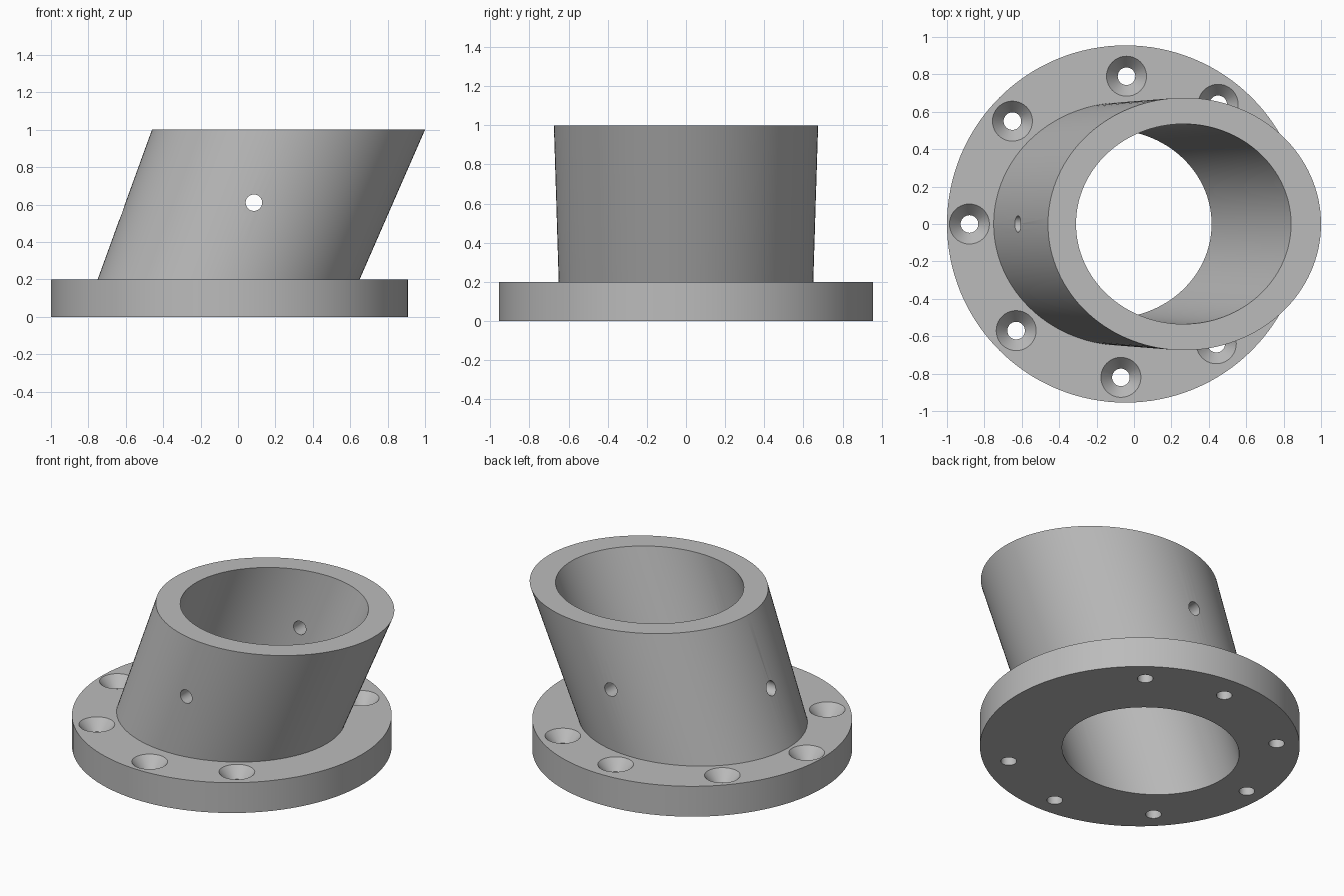
import bpy, bmesh, math
from mathutils import Matrix, Vector

if "Cube" in bpy.data.objects:
    bpy.data.objects.remove(bpy.data.objects["Cube"])

grey = bpy.data.materials.new("plain grey")
grey.diffuse_color = (0.5, 0.5, 0.5, 1)
grey.use_nodes = True
grey.node_tree.nodes["Principled BSDF"].inputs["Base Color"].default_value = grey.diffuse_color


def loft(name, rings, segments=128):
    """Closed solid through horizontal ellipses (centre x, centre y, z, radius x, radius y)."""
    bm = bmesh.new()
    loops = []
    for cx, cy, z, rx, ry in rings:
        loops.append([bm.verts.new((cx + rx * math.cos(2 * math.pi * i / segments),
                                    cy + ry * math.sin(2 * math.pi * i / segments), z))
                      for i in range(segments)])
    for low, high in zip(loops, loops[1:]):
        for i in range(segments):
            j = (i + 1) % segments
            bm.faces.new((low[i], low[j], high[j], high[i]))
    bm.faces.new(loops[0][::-1])
    bm.faces.new(loops[-1])
    mesh = bpy.data.meshes.new(name)
    bm.to_mesh(mesh)
    bm.free()
    mesh.materials.append(grey)
    obj = bpy.data.objects.new(name, mesh)
    bpy.context.collection.objects.link(obj)
    return obj


def combine(target, tool, operation):
    """Apply a boolean and discard the tool."""
    mod = target.modifiers.new("boolean", 'BOOLEAN')
    mod.operation, mod.solver, mod.object = operation, 'EXACT', tool
    bpy.context.view_layer.objects.active = target
    bpy.ops.object.modifier_apply(modifier=mod.name)
    bpy.data.objects.remove(tool)


def tapered(name, bottom, top, z0, z1):
    """Leaning tapered solid given (centre x, radius x, radius y) at z = 0 and z = 1."""
    rings = []
    for z in (z0, z1):
        cx, rx, ry = (a + (b - a) * z for a, b in zip(bottom, top))
        rings.append((cx, 0, z, rx, ry))
    return loft(name, rings)


# Round base plate joined to the leaning sleeve
collar = loft("flanged_collar", [(-0.045, 0, 0, 0.955, 0.955), (-0.045, 0, 0.2, 0.955, 0.955)])
sleeve = tapered("sleeve", (-0.13, 0.693, 0.644), (0.27, 0.73, 0.675), 0.1, 1.0)
combine(collar, sleeve, 'UNION')

# Leaning bore through everything
bore = tapered("bore", (-0.13, 0.545, 0.505), (0.265, 0.575, 0.535), -0.1, 1.1)
combine(collar, bore, 'DIFFERENCE')

# Seven countersunk screw holes
screw_holes = [(0.45, 0.64), (-0.04, 0.79), (-0.65, 0.55), (-0.88, 0),
               (-0.63, -0.57), (-0.07, -0.82), (0.44, -0.64)]
for x, y in screw_holes:
    drill = loft("drill", [(x, y, -0.1, 0.047, 0.047), (x, y, 0.13, 0.047, 0.047),
                           (x, y, 0.2, 0.107, 0.107), (x, y, 0.205, 0.111, 0.111)], 40)
    combine(collar, drill, 'DIFFERENCE')

# Set-screw holes: one right across front to back, one in the left wall
for start, axis, length in (((0.085, -1, 0.61), (0, 1, 0), 2), ((-1, 0, 0.555), (1, 0, 0), 0.8)):
    drill = loft("drill", [(0, 0, 0, 0.044, 0.044), (0, 0, length, 0.044, 0.044)], 40)
    turn = Vector((0, 0, 1)).rotation_difference(Vector(axis)).to_matrix().to_4x4()
    drill.data.transform(Matrix.Translation(start) @ turn)
    combine(collar, drill, 'DIFFERENCE')

# Smooth round walls with crisp rims
bpy.ops.object.select_all(action='DESELECT')
collar.select_set(True)
bpy.context.view_layer.objects.active = collar
bpy.ops.object.shade_smooth_by_angle(angle=math.radians(30))
